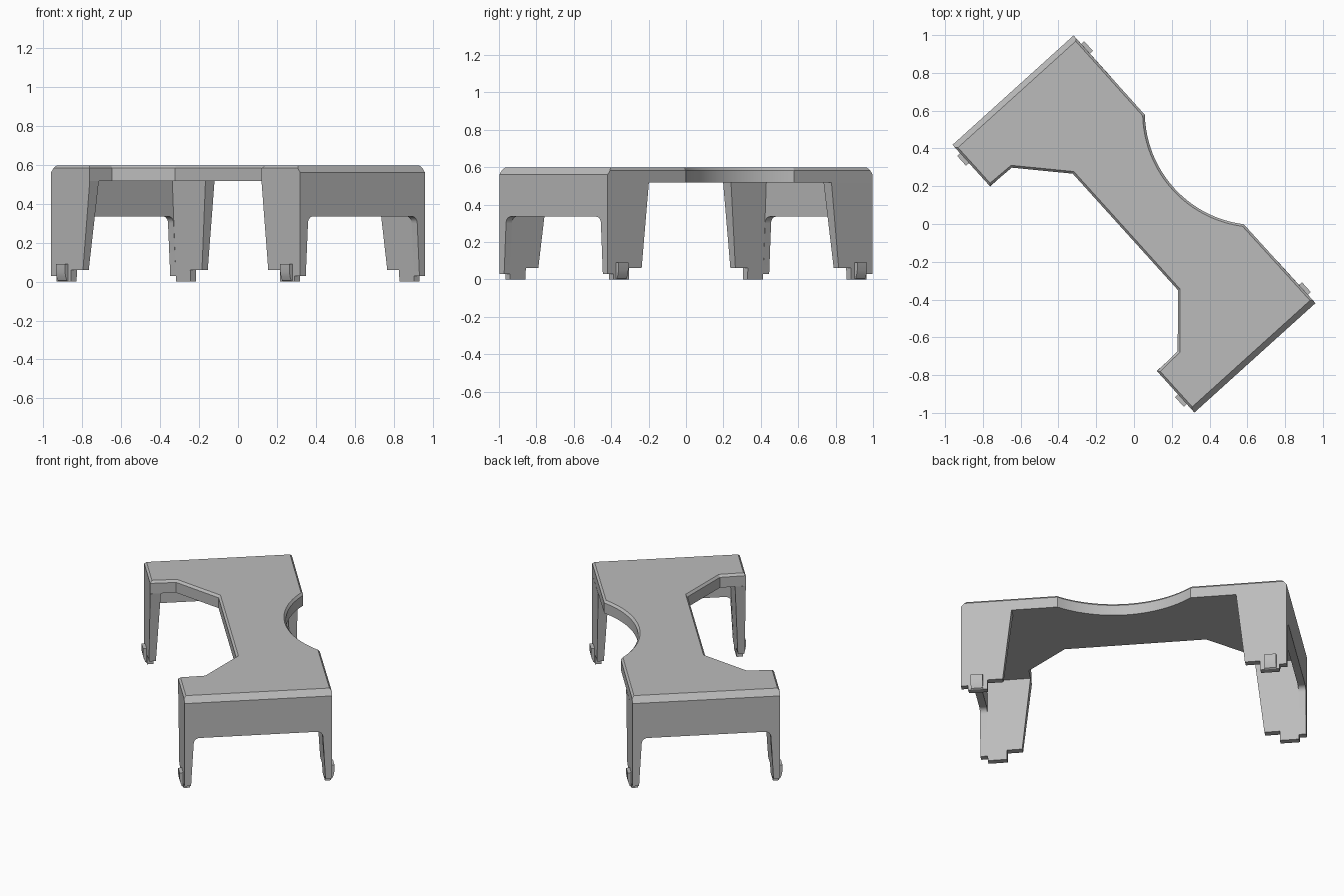
import bpy, bmesh, math
from mathutils import Matrix, Vector

if "Cube" in bpy.data.objects:
    bpy.data.objects.remove(bpy.data.objects["Cube"], do_unlink=True)

# Main dimensions, with the long axis along local x before turning
HALF_L, HALF_W, TOP, UNDER = 0.955, 0.432, 0.597, 0.517
WALL_IN = 0.912
TURN = Matrix.Rotation(math.radians(-47.9), 4, "Z")

grey = bpy.data.materials.new("plain grey")
grey.use_nodes = True
grey.diffuse_color = (0.5, 0.5, 0.5, 1)
grey.node_tree.nodes["Principled BSDF"].inputs["Base Color"].default_value = grey.diffuse_color


def loft(bm, loops):
    """Skin matching loops of points into a closed solid."""
    rings = [[bm.verts.new(p) for p in loop] for loop in loops]
    n = len(rings[0])
    for a, b in zip(rings, rings[1:]):
        for i in range(n):
            j = (i + 1) % n
            bm.faces.new((a[i], a[j], b[j], b[i]))
    bm.faces.new(rings[0])
    bm.faces.new(rings[-1])


def finish(name, bm):
    bmesh.ops.recalc_face_normals(bm, faces=bm.faces)
    mesh = bpy.data.meshes.new(name)
    bm.to_mesh(mesh)
    bm.free()
    mesh.materials.append(grey)
    obj = bpy.data.objects.new(name, mesh)
    bpy.context.collection.objects.link(obj)
    obj.matrix_world = TURN
    bpy.ops.object.select_all(action="DESELECT")
    obj.select_set(True)
    bpy.context.view_layer.objects.active = obj
    bpy.ops.object.shade_smooth_by_angle(angle=math.radians(25))


def inset(points, d):
    """Move each side of a counter-clockwise outline inward by d."""
    result = []
    for i, p in enumerate(points):
        p = Vector(p)
        a = (p - Vector(points[i - 1])).normalized()
        b = (Vector(points[(i + 1) % len(points)]) - p).normalized()
        na, nb = Vector((-a.y, a.x)), Vector((-b.y, b.x))
        result.append(p + (na + nb) * d / (1 + na.dot(nb)))
    return result


# Top plate: waisted outline with a curved bay on one side
R, MID, SPREAD, STEPS = 0.597, 0.882, math.radians(40.8), 24
front_side = [(0.415, -0.062), (0.655, -0.28), (0.66, -HALF_W), (HALF_L, -HALF_W)]
outline = [(-x, y) for x, y in reversed(front_side)] + front_side
outline.append((HALF_L, HALF_W))
for k in range(STEPS + 1):
    t = SPREAD * (1 - 2 * k / STEPS)
    outline.append((R * math.sin(t), MID - R * math.cos(t)))
outline.append((-HALF_L, HALF_W))

bm = bmesh.new()
loft(bm, [[(x, y, UNDER) for x, y in outline],
          [(x, y, TOP - 0.014) for x, y in outline],
          [(p.x, p.y, TOP) for p in inset(outline, 0.012)]])
# Wider chamfer on both ends
for s in (-1, 1):
    cut = bmesh.ops.bisect_plane(
        bm, geom=bm.verts[:] + bm.edges[:] + bm.faces[:],
        plane_co=(s * HALF_L, 0, 0.56), plane_no=Vector((s * 0.037, 0, 0.03)).normalized(),
        clear_outer=True)
    edges = [e for e in bm.edges if e.is_boundary]
    bmesh.ops.edgeloop_fill(bm, edges=edges)
finish("top_plate", bm)


def inner(z):
    """Inner face of a leg, slightly drafted."""
    return 0.395 - 0.05 * z


# End walls: an arch with rounded upper corners
ARCH, FILLET = 0.335, 0.035
half = [(HALF_W, UNDER), (HALF_W, 0.03), (inner(0.03), 0.03)]
cx, cz = inner(ARCH) - FILLET, ARCH - FILLET
for k in range(7):
    a = math.radians(90 * k / 6)
    half.append((cx + FILLET * math.cos(a), cz + FILLET * math.sin(a)))
arch = half + [(-y, z) for y, z in reversed(half)]

# Leg side profile with a stepped foot, and the catch on its outer face
leg = [(WALL_IN, UNDER), (WALL_IN, 0), (0.80, 0), (0.80, 0.06), (0.71, 0.06), (0.658, UNDER)]
catch = [(0, 0), (0.008, 0.005), (0.016, 0.025), (0.021, 0.05), (0.021, 0.09), (0, 0.09)]

for s, end in ((-1, "left_end"), (1, "right_end")):
    bm = bmesh.new()
    loft(bm, [[(s * x, y, z) for y, z in arch] for x in (WALL_IN, HALF_L)])
    finish(end + "_wall", bm)
    for w, side in ((-1, "front"), (1, "back")):
        bm = bmesh.new()
        loft(bm, [[(s * x, w * HALF_W, z) for x, z in leg],
                  [(s * x, w * inner(z), z) for x, z in leg]])
        finish(f"{end}_{side}_leg", bm)
        bm = bmesh.new()
        loft(bm, [[(s * x, w * (HALF_W + d), z) for d, z in catch] for x in (0.825, 0.895)])
        finish(f"{end}_{side}_catch", bm)
